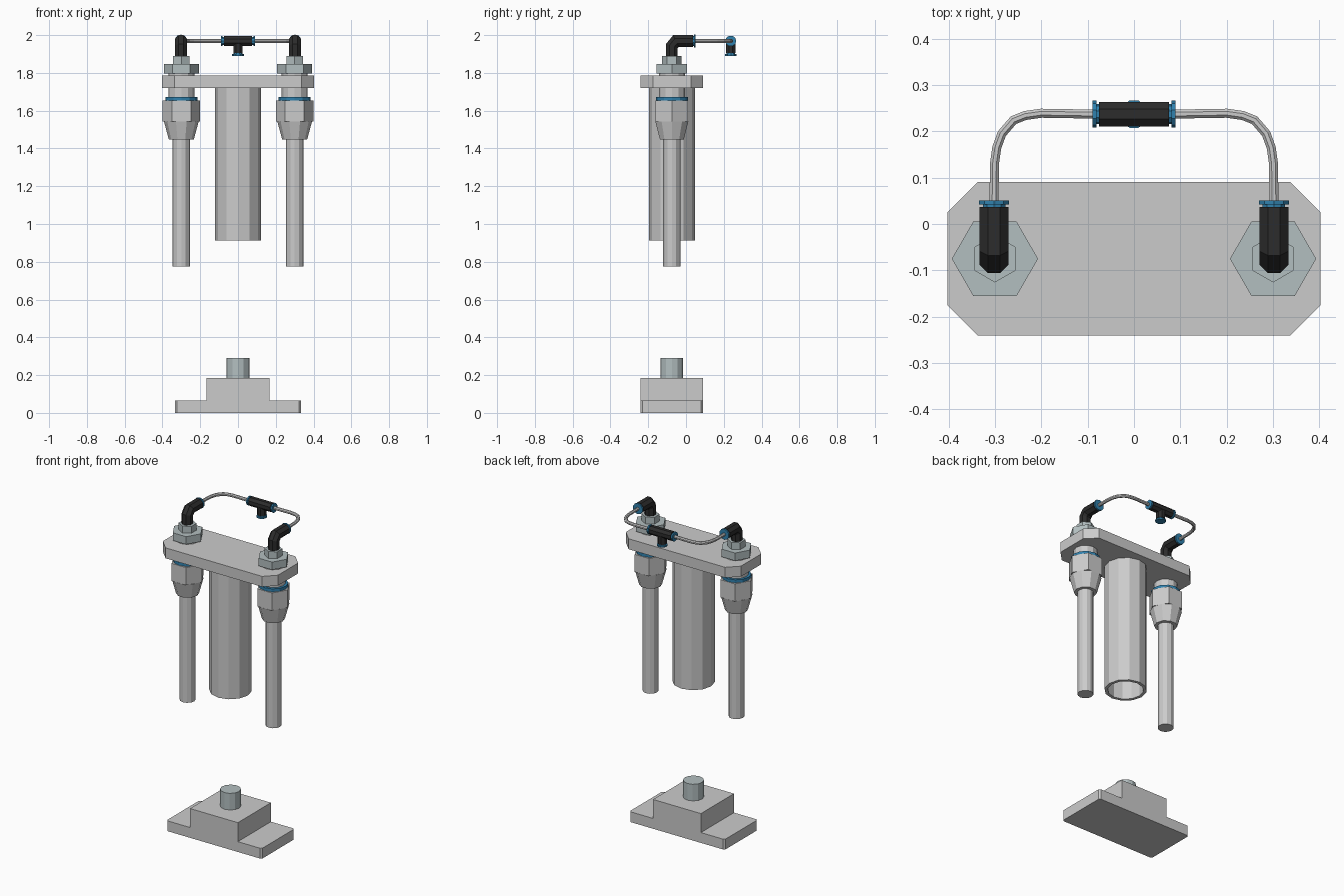
import bpy, bmesh, math
from mathutils import Vector

if "Cube" in bpy.data.objects:
    bpy.data.objects.remove(bpy.data.objects["Cube"])

YC = -0.075   # common centre line of plate, rods and base


def mat(name, col):
    m = bpy.data.materials.new(name)
    m.diffuse_color = (*col, 1)
    m.use_nodes = True
    m.node_tree.nodes["Principled BSDF"].inputs["Base Color"].default_value = m.diffuse_color
    return m


BLACK = mat("black_plastic", (0.025, 0.025, 0.025))
BLUE = mat("blue_plastic", (0.03, 0.22, 0.42))
ZINC = mat("zinc_metal", (0.45, 0.52, 0.53))


def loft(name, rings, material=None):
    """Skin a list of equal-length point rings and cap both ends."""
    bm = bmesh.new()
    vs = [[bm.verts.new(p) for p in r] for r in rings]
    n = len(rings[0])
    for a, b in zip(vs, vs[1:]):
        for i in range(n):
            j = (i + 1) % n
            bm.faces.new((a[i], a[j], b[j], b[i]))
    bm.faces.new(vs[0])
    bm.faces.new(vs[-1])
    bmesh.ops.recalc_face_normals(bm, faces=bm.faces)
    me = bpy.data.meshes.new(name)
    bm.to_mesh(me)
    bm.free()
    if material:
        me.materials.append(material)
    ob = bpy.data.objects.new(name, me)
    bpy.context.collection.objects.link(ob)
    return ob


def circle(r, sides, phase):
    for i in range(sides):
        a = 2 * math.pi * (i + phase) / sides
        yield r * math.cos(a), r * math.sin(a)


def lathe(name, profile, loc, sides=12, phase=0.0, axis=(0, 0, 1), material=None):
    """Revolve (radius, distance) pairs about an axis through loc."""
    q = Vector((0, 0, 1)).rotation_difference(Vector(axis))
    rings = [[Vector(loc) + q @ Vector((x, y, h)) for x, y in circle(r, sides, phase)]
             for r, h in profile]
    return loft(name, rings, material)


def sweep(name, path, normal, r, sides=8, material=None):
    """Sweep a polygon along a planar path with mitred joints."""
    pts, n, rings = [Vector(p) for p in path], Vector(normal), []
    for i, p in enumerate(pts):
        d0 = (p - pts[i - 1]).normalized() if i else (pts[1] - p).normalized()
        d1 = (pts[i + 1] - p).normalized() if i < len(pts) - 1 else d0
        t = (d0 + d1).normalized()
        side = t.cross(n) / t.dot(d0)
        rings.append([p + n * u + side * v for u, v in circle(r, sides, 0.5)])
    return loft(name, rings, material)


def prism(name, hx, hy, z0, z1, c):
    """Rectangular slab with corners chamfered by c."""
    quarter = [(hx, hy - c), (hx - c, hy)] if c else [(hx, hy)]
    out = []
    for sx, sy in ((1, 1), (-1, 1), (-1, -1), (1, -1)):
        out += [(sx * x, YC + sy * y) for x, y in (quarter if sx * sy > 0 else quarter[::-1])]
    return loft(name, [[(x, y, z) for x, y in out] for z in (z0, z1)])


def collar(name, loc, axis, r=0.034):
    """Blue release collar: short neck with a thin flange."""
    lathe(name, [(r * .75, -.005), (r * .75, .006), (r, .006), (r, .015)],
          loc, 10, 0.5, axis, BLUE)


# base with locating pin
prism("base_slab", 0.333, 0.165, 0, 0.065, 0.01)
prism("base_block", 0.167, 0.165, 0.065, 0.185, 0)
lathe("base_pin", [(0.06, 0.185), (0.06, 0.29)], (0, YC, 0), material=ZINC)

# holder plate with hollow centre tube
prism("holder_plate", 0.402, 0.166, 1.72, 1.786, 0.065)
lathe("centre_tube", [(0.122, 1.725), (0.122, 0.913), (0.103, 0.913), (0.103, 1.715)],
      (0, YC, 0), 12)

ZH = 1.969    # hose height
for s, tag in ((-1, "left"), (1, "right")):
    at = (s * 0.3, YC, 0)
    # rod and gland below the plate
    lathe(f"{tag}_rod", [(0.046, 0.775), (0.046, 1.46)], at)
    lathe(f"{tag}_gland_cone", [(0.066, 1.447), (0.092, 1.543)], at, 10)
    lathe(f"{tag}_gland_hex", [(0.1, 1.543), (0.1, 1.654)], at, 6)
    lathe(f"{tag}_seal_ring", [(0.085, 1.654), (0.085, 1.673)], at, material=BLUE)
    lathe(f"{tag}_neck", [(0.069, 1.673), (0.069, 1.798)], at)
    # nuts above the plate
    lathe(f"{tag}_lock_nut", [(0.093, 1.797), (0.093, 1.846)], at, 6, material=ZINC)
    lathe(f"{tag}_fitting_hex", [(0.051, 1.846), (0.051, 1.889)], at, 6, 0.5, material=ZINC)
    # elbow fitting, its collar and the bent hose
    x = s * 0.302
    sweep(f"{tag}_elbow", [(x, YC, 1.888), (x, YC, 1.942), (x, YC + .022, ZH), (x, 0.037, ZH)],
          (1, 0, 0), 0.0335, 8, BLACK)
    collar(f"{tag}_elbow_collar", (x, 0.036, ZH), (0, 1, 0))
    sweep(f"{tag}_hose", [(s * px, py, ZH) for px, py in
                          ((.302, .045), (.301, .13), (.296, .165), (.285, .195), (.26, .224),
                           (.235, .234), (.2, .239), (.08, .237))],
          (0, 0, 1), 0.0105, 8)
    collar(f"{tag}_tee_collar", (s * 0.075, 0.237, ZH), (s, 0, 0), 0.029)

# tee fitting joining both hoses
sweep("tee_body", [(-0.075, 0.237, ZH), (0.075, 0.237, ZH)], (0, 0, 1), 0.0285, 8, BLACK)
sweep("tee_leg", [(0, 0.237, ZH), (0, 0.237, 1.905)], (0, 1, 0), 0.027, 8, BLACK)
collar("tee_leg_collar", (0, 0.237, 1.905), (0, 0, -1), 0.031)
